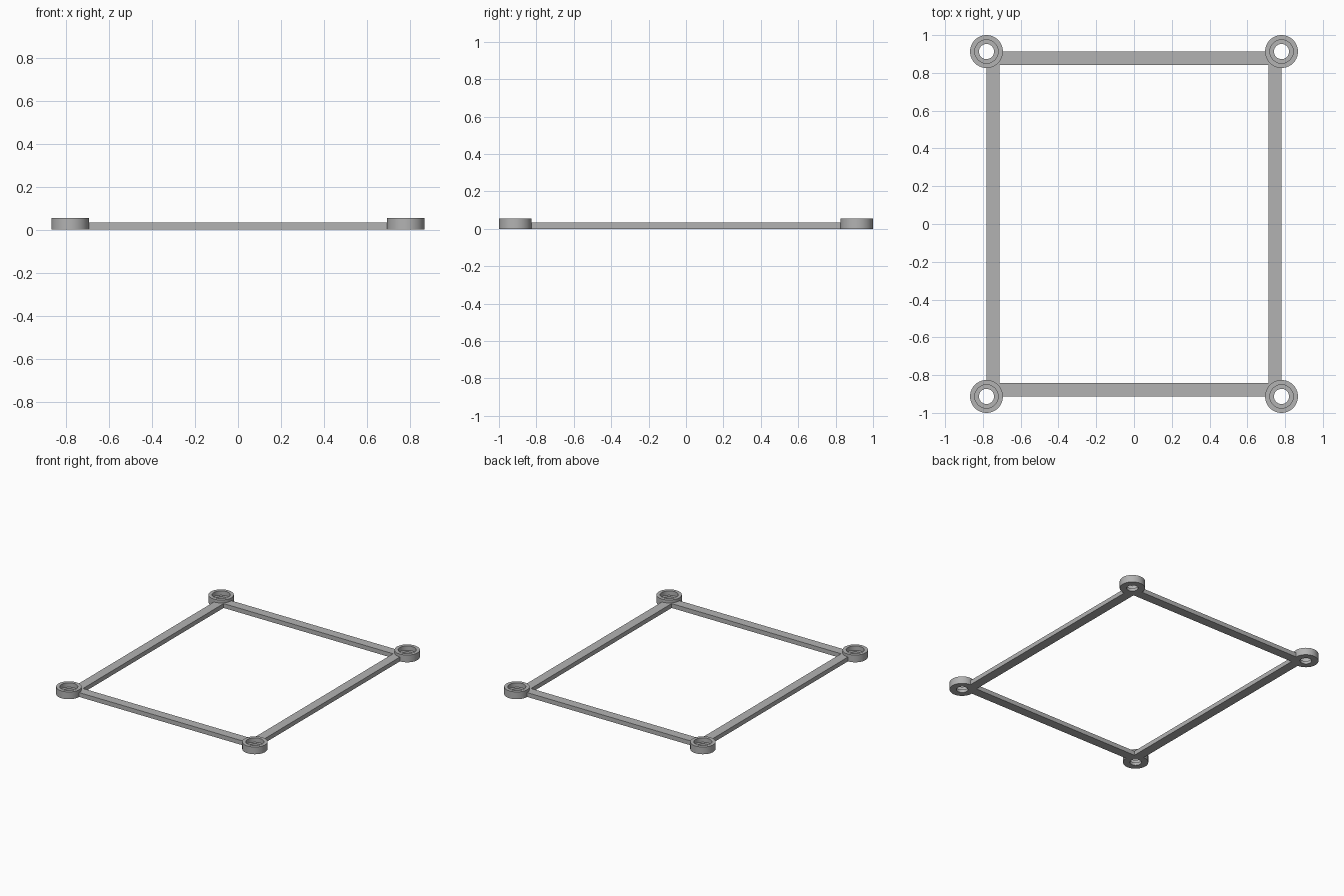
import bpy, bmesh, math

if "Cube" in bpy.data.objects:
    bpy.data.objects.remove(bpy.data.objects["Cube"])

CX, CY = 0.781, 0.913      # eyelet centres
BAR_W, BAR_H = 0.07, 0.033
R_OUT, R_STEP, R_HOLE = 0.087, 0.062, 0.04
H, FLOOR = 0.055, 0.022
SEG = 64

grey = bpy.data.materials.new("plain grey")
grey.diffuse_color = (0.45, 0.45, 0.45, 1)
grey.use_nodes = True
grey.node_tree.nodes["Principled BSDF"].inputs["Base Color"].default_value = grey.diffuse_color


def add_eyelet(name, x, y):
    """Stepped ring turned from a closed profile."""
    profile = [(R_HOLE, 0), (R_OUT, 0), (R_OUT, H),
               (R_STEP, H), (R_STEP, FLOOR), (R_HOLE, FLOOR)]
    bm = bmesh.new()
    rings = []
    for i in range(SEG):
        a = 2 * math.pi * i / SEG
        rings.append([bm.verts.new((r * math.cos(a), r * math.sin(a), z))
                      for r, z in profile])
    n = len(profile)
    for i in range(SEG):
        p, q = rings[i], rings[(i + 1) % SEG]
        for j in range(n):
            k = (j + 1) % n
            bm.faces.new((p[j], q[j], q[k], p[k]))
    bmesh.ops.recalc_face_normals(bm, faces=bm.faces)
    mesh = bpy.data.meshes.new(name)
    bm.to_mesh(mesh)
    bm.free()
    mesh.materials.append(grey)
    ob = bpy.data.objects.new(name, mesh)
    ob.location = (x, y, 0)
    bpy.context.collection.objects.link(ob)
    select(ob)
    bpy.ops.object.shade_smooth_by_angle(angle=math.radians(30))


def select(ob):
    bpy.ops.object.select_all(action='DESELECT')
    ob.select_set(True)
    bpy.context.view_layer.objects.active = ob


# Rectangular frame; its outer corners are scooped to end inside the eyelet walls
outer = []
r = 0.075
for corner, (sx, sy) in enumerate([(1, 1), (-1, 1), (-1, -1), (1, -1)]):
    start = math.radians(270 + 90 * corner)
    for i in range(13):
        a = start - math.radians(90) * i / 12
        outer.append((sx * CX + r * math.cos(a), sy * CY + r * math.sin(a)))
ix, iy = CX - BAR_W, CY - BAR_W
inner = [(ix, iy), (-ix, iy), (-ix, -iy), (ix, -iy)]

curve = bpy.data.curves.new("frame", 'CURVE')
curve.dimensions = '2D'
curve.fill_mode = 'BOTH'
curve.extrude = BAR_H / 2
for loop in (outer, inner):
    s = curve.splines.new('POLY')
    s.points.add(len(loop) - 1)
    for pt, (x, y) in zip(s.points, loop):
        pt.co = (x, y, 0, 1)
    s.use_cyclic_u = True
    s.use_smooth = False
curve.materials.append(grey)
frame = bpy.data.objects.new("frame", curve)
frame.location.z = BAR_H / 2
bpy.context.collection.objects.link(frame)
select(frame)
bpy.ops.object.convert(target='MESH')

# Four corner eyelets
for yname, sy in (("front", -1), ("back", 1)):
    for xname, sx in (("left", -1), ("right", 1)):
        add_eyelet(f"{yname}_{xname}_eyelet", sx * CX, sy * CY)
